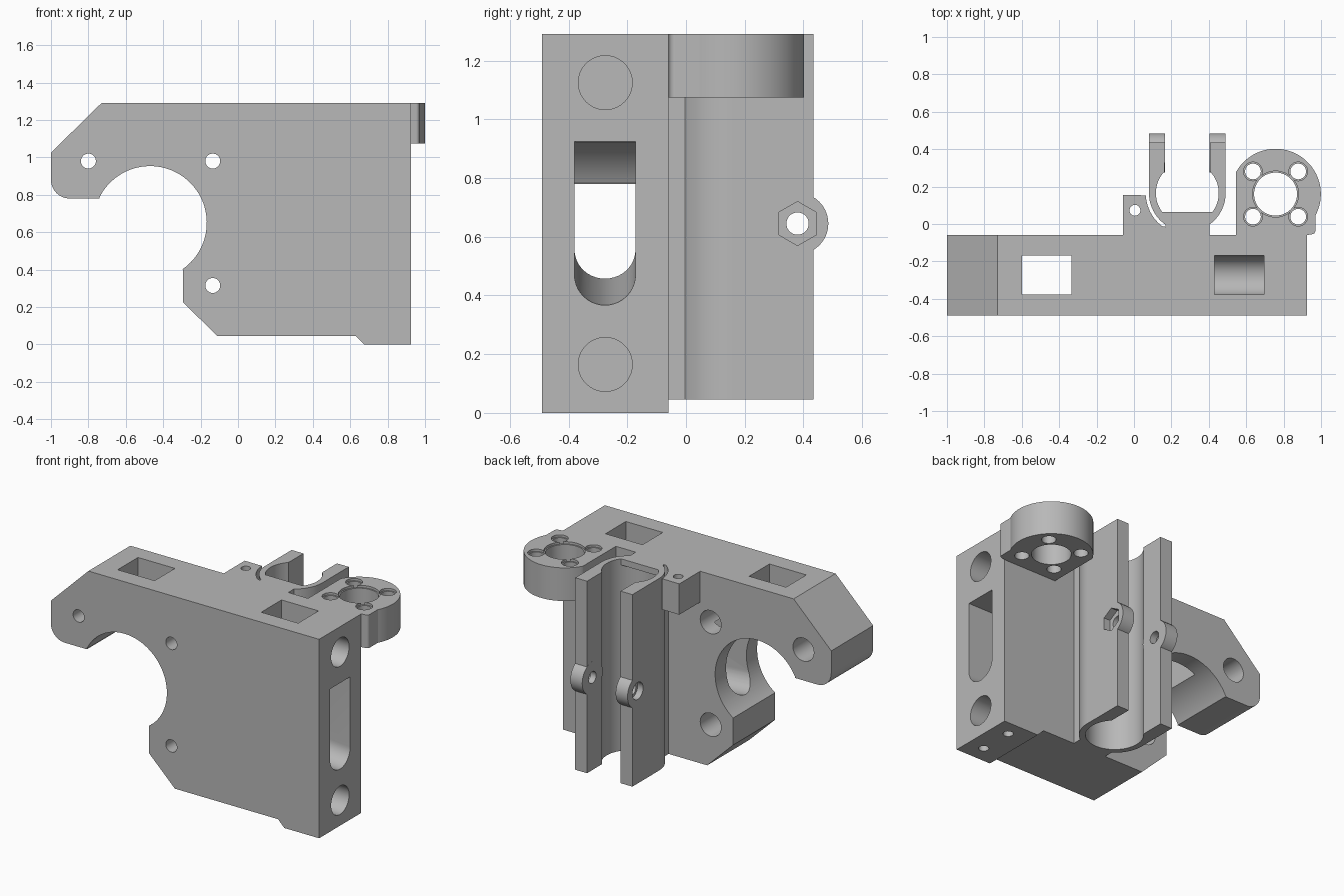
import bpy, bmesh, math

old = bpy.data.objects.get("Cube")
if old:
    bpy.data.objects.remove(old, do_unlink=True)

grey = bpy.data.materials.new("light_grey")
grey.use_nodes = True
grey.diffuse_color = (0.48, 0.48, 0.48, 1)
grey.node_tree.nodes["Principled BSDF"].inputs["Base Color"].default_value = (0.48, 0.48, 0.48, 1)


def arc(cx, cy, r, start, end, n=20):
    angles = [math.radians(start + (end - start) * i / n) for i in range(n + 1)]
    return [(cx + r * math.cos(a), cy + r * math.sin(a)) for a in angles]


def circle(cx, cy, r, n=40):
    return arc(cx, cy, r, 0, 360 - 360 / n, n - 1)


def rect(x0, y0, x1, y1):
    return [(x0, y0), (x1, y0), (x1, y1), (x0, y1)]


def prism(name, pts, axis, lo, hi):
    """Extrude a 2D profile along an axis: x uses (y, z), y uses (x, z), z uses (x, y)."""
    place = {"x": lambda p, d: (d, p[0], p[1]),
             "y": lambda p, d: (p[0], d, p[1]),
             "z": lambda p, d: (p[0], p[1], d)}[axis]
    bm = bmesh.new()
    ends = [[bm.verts.new(place(p, d)) for p in pts] for d in (lo, hi)]
    bm.faces.new(ends[0])
    bm.faces.new(ends[1])
    for i in range(len(pts)):
        j = (i + 1) % len(pts)
        bm.faces.new((ends[0][i], ends[0][j], ends[1][j], ends[1][i]))
    bmesh.ops.recalc_face_normals(bm, faces=bm.faces)
    mesh = bpy.data.meshes.new(name)
    bm.to_mesh(mesh)
    bm.free()
    mesh.materials.append(grey)
    ob = bpy.data.objects.new(name, mesh)
    bpy.context.collection.objects.link(ob)
    return ob


def combine(target, other, operation="DIFFERENCE"):
    mod = target.modifiers.new("combine", "BOOLEAN")
    mod.operation, mod.solver, mod.object = operation, "EXACT", other
    bpy.context.view_layer.objects.active = target
    bpy.ops.object.modifier_apply(modifier=mod.name)
    bpy.data.objects.remove(other, do_unlink=True)


def cut(target, pts, axis, lo, hi):
    combine(target, prism("cutter", pts, axis, lo, hi))


FRONT, BACK, BASE, TOP, FLANGE_Z = -0.49, -0.06, 0.045, 1.29, 1.075
SIDE = 0.925

# Main plate with the hooked arm around the large round opening
outline = [(-0.73, TOP), (SIDE, TOP), (SIDE, 0), (0.675, 0), (0.63, BASE), (-0.11, BASE),
           (-0.295, 0.225), (-0.295, 0.40)]
outline += arc(-0.47, 0.65, 0.303, -55, 154, 56)
outline += [(-0.74, 0.78)] + arc(-0.90, 0.88, 0.10, 270, 180, 10) + [(-1, 1.025)]
body = prism("carriage_body", outline, "y", FRONT, BACK)

# Bearing clip with two arms
cx, cy = 0.285, 0.165
clip_outline = [(0.403, -0.1)] + arc(cx, cy, 0.205, -55, 0)
clip_outline += [(0.49, 0.435), (0.405, 0.435)] + arc(cx, cy, 0.168, 44, -224, 48)
clip_outline += [(0.165, 0.435), (0.08, 0.435)] + arc(cx, cy, 0.205, 180, 235) + [(0.167, -0.1)]
clip = prism("bearing_clip", clip_outline, "z", BASE, TOP)

# Rounded bosses on the arm tips, with screw hole, nut pocket and head recess
BOLT_Y, BOLT_Z = 0.38, 0.645
for x0, x1 in ((0.08, 0.165), (0.405, 0.49)):
    combine(clip, prism("boss", circle(BOLT_Y, BOLT_Z, 0.105), "x", x0, x1), "UNION")
cut(clip, circle(BOLT_Y, BOLT_Z, 0.038), "x", 0, 0.6)
cut(clip, arc(BOLT_Y, BOLT_Z, 0.075, 30, 330, 5), "x", 0.445, 0.6)
cut(clip, circle(BOLT_Y, BOLT_Z, 0.055), "x", 0, 0.12)

# Stop lip closing the back of the bore at the top
lip = prism("stop_lip", [(0.145, 0.065), (0.2, -0.01), (0.37, -0.01), (0.425, 0.065)],
            "z", 1.25, TOP)
combine(clip, lip, "UNION")
combine(body, clip, "UNION")

# Small block beside the clip, separated by a thin curved gap
block_outline = [(-0.06, -0.1), (-0.06, 0.155)] + arc(cx, cy, 0.222, 183, 233)
block_outline += [(0.2, -0.02), (0.2, -0.1)]
block = prism("stop_block", block_outline, "z", 1.09, TOP)
cut(block, circle(0.005, 0.073, 0.029), "z", 1, 1.4)
combine(body, block, "UNION")

# Round nut flange
fx, fy = 0.757, 0.16
flange_outline = [(0.545, -0.1), (0.545, 0.275)] + arc(fx, fy, 0.242, 151, -28, 48)
flange_outline += [(0.97, -0.035)] + arc(0.95, -0.035, 0.02, 0, -90, 6) + [(0.92, BACK), (0.92, -0.1)]
flange = prism("nut_flange", flange_outline, "z", FLANGE_Z, TOP)
cut(flange, circle(fx, fy, 0.115, 48), "z", 1, 1.4)
cut(flange, circle(fx, fy, 0.123, 48), "z", TOP - 0.015, 1.4)
for sx in (-1, 1):
    for sy in (-1, 1):
        hx, hy = fx + sx * 0.121, fy + sy * 0.121
        cut(flange, circle(hx, hy, 0.042), "z", 1, 1.4)
        cut(flange, circle(hx, hy, 0.05), "z", TOP - 0.015, 1.4)
combine(body, flange, "UNION")

# Motor screw holes, wider from the back
for x, z in ((-0.8, 0.98), (-0.135, 0.98), (-0.135, 0.315)):
    cut(body, circle(x, z, 0.04), "y", -0.6, 0)
    cut(body, circle(x, z, 0.075), "y", -0.36, 0)

# Belt channel with a rounded floor that rises towards the opening
channel_profile = [(-0.172, 0.925), (-0.38, 0.925)] + arc(-0.276, 0.469, 0.104, 180, 360)
channel = prism("channel_cutter", channel_profile, "x", -0.4, 0.95)
for v in channel.data.vertices:
    if v.co.x < 0 and v.co.z < 0.9:
        v.co.z += 0.105
combine(body, channel)

# Square windows in the top
cut(body, rect(-0.6, -0.376, -0.335, -0.168), "z", 0.80, 1.4)
cut(body, rect(0.43, -0.376, 0.695, -0.168), "z", 0.65, 1.4)

# Blind rod sockets on the side and screw holes underneath
for z in (0.165, 1.125):
    cut(body, circle(-0.275, z, 0.092), "x", 0.72, 1.1)
for y in (-0.38, -0.16):
    cut(body, circle(0.814, y, 0.03, 24), "z", -0.1, 0.12)

# Smooth round walls while keeping edges sharp
bpy.ops.object.select_all(action="DESELECT")
body.select_set(True)
bpy.context.view_layer.objects.active = body
bpy.ops.object.shade_smooth_by_angle(angle=math.radians(25))
